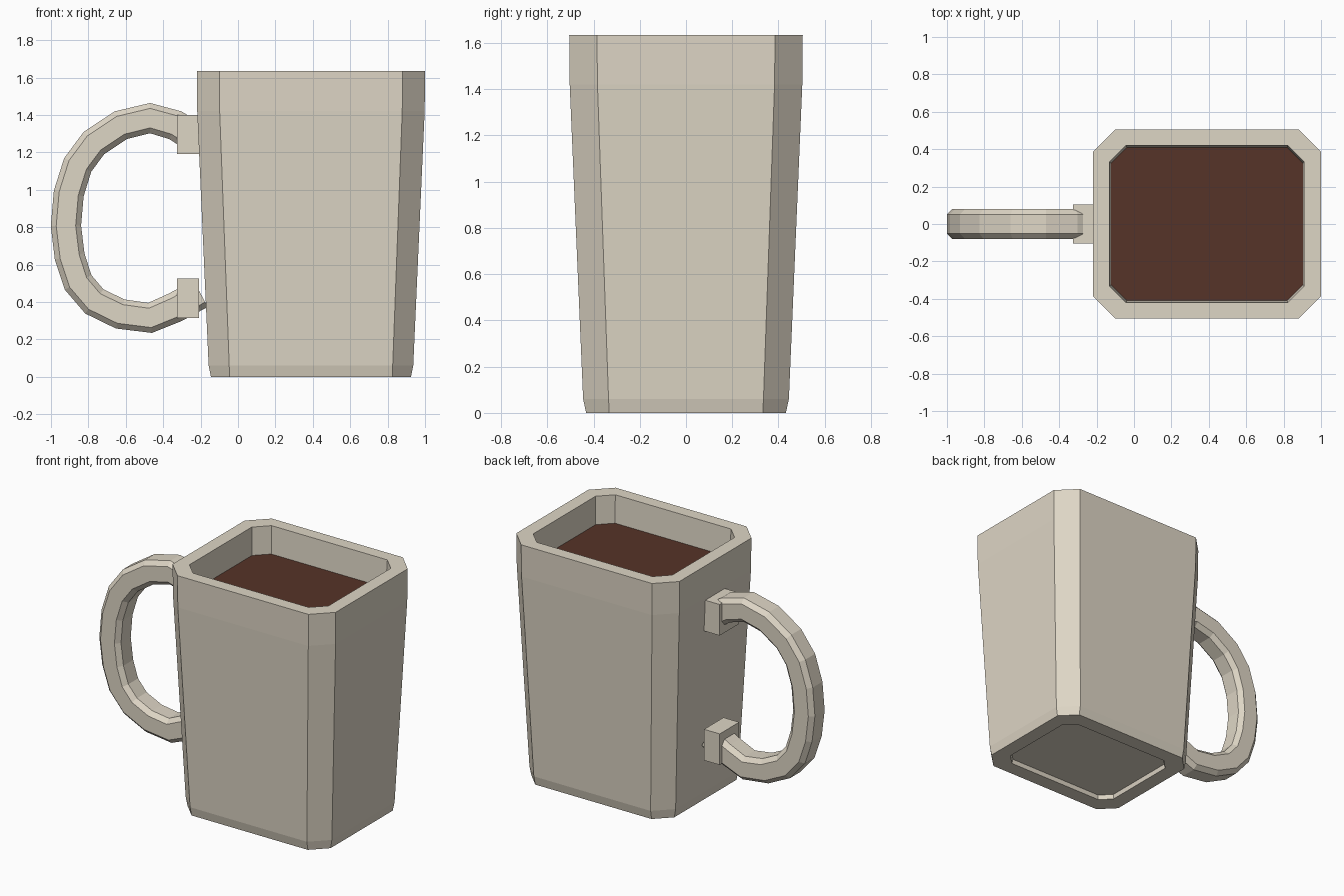
import bpy, bmesh
from mathutils import Vector

if "Cube" in bpy.data.objects:
    bpy.data.objects.remove(bpy.data.objects["Cube"])


def material(name, rgb):
    m = bpy.data.materials.new(name)
    m.diffuse_color = (*rgb, 1)
    m.use_nodes = True
    m.node_tree.nodes["Principled BSDF"].inputs["Base Color"].default_value = m.diffuse_color
    return m


CERAMIC = material("cream_ceramic", (0.73, 0.67, 0.56))
COFFEE = material("dark_coffee", (0.092, 0.033, 0.021))
CX = 0.39  # centre of the cup body


def octagon(z, hx, hy, c):
    """Rectangle with cut corners at height z."""
    pts = [(hx, -hy + c), (hx, hy - c), (hx - c, hy), (-hx + c, hy),
           (-hx, hy - c), (-hx, -hy + c), (-hx + c, -hy), (hx - c, -hy)]
    return [Vector((CX + x, y, z)) for x, y in pts]


def loft(name, rings, mat):
    """Skin a stack of equal rings and cap both ends."""
    bm = bmesh.new()
    loops = [[bm.verts.new(p) for p in r] for r in rings]
    n = len(loops[0])
    for a, b in zip(loops, loops[1:]):
        for i in range(n):
            j = (i + 1) % n
            bm.faces.new((a[i], a[j], b[j], b[i]))
    bm.faces.new(loops[0])
    bm.faces.new(loops[-1])
    bmesh.ops.recalc_face_normals(bm, faces=bm.faces)
    me = bpy.data.meshes.new(name)
    bm.to_mesh(me)
    bm.free()
    me.materials.append(mat)
    ob = bpy.data.objects.new(name, me)
    bpy.context.collection.objects.link(ob)
    return ob


# Cup: recessed foot, outer wall, rim, inner wall, inner floor
cup_profile = [
    (0.03, 0.43, 0.325, 0.07), (0.0, 0.435, 0.33, 0.07),
    (0.0, 0.535, 0.432, 0.10), (0.06, 0.547, 0.445, 0.11),
    (1.42, 0.608, 0.503, 0.12), (1.635, 0.61, 0.505, 0.12),
    (1.635, 0.52, 0.42, 0.087), (1.45, 0.513, 0.41, 0.085),
    (0.12, 0.45, 0.35, 0.08),
]
loft("cup", [octagon(*p) for p in cup_profile], CERAMIC)

# Coffee: thin slab filling the cup
loft("coffee", [octagon(1.44, 0.513, 0.41, 0.085),
                octagon(1.448, 0.513, 0.41, 0.085)], COFFEE)

# Handle: chamfered square section swept along a D-shaped path (x, z)
path = [(-0.20, 1.26), (-0.335, 1.345), (-0.47, 1.383), (-0.627, 1.345),
        (-0.77, 1.25), (-0.857, 1.133), (-0.905, 0.98), (-0.92, 0.807),
        (-0.90, 0.643), (-0.855, 0.505), (-0.768, 0.403), (-0.63, 0.336),
        (-0.47, 0.315), (-0.335, 0.372), (-0.20, 0.445)]
R, F = 0.081, 0.052
section = [(R, F), (F, R), (-F, R), (-R, F), (-R, -F), (-F, -R), (F, -R), (R, -F)]
pts = [Vector((x, 0, z)) for x, z in path]
rings = []
for i, p in enumerate(pts):
    t = (pts[min(i + 1, len(pts) - 1)] - pts[max(i - 1, 0)]).normalized()
    side = Vector((0, 1, 0))
    out = t.cross(side)
    rings.append([p + out * a + side * b for a, b in section])
loft("handle", rings, CERAMIC)


# Mounting blocks where the handle meets the cup
def block(name, x0, x1, z0, z1):
    rings = [[Vector((x, y, z)) for x, y in
              ((x0, -0.104), (x1, -0.104), (x1, 0.104), (x0, 0.104))]
             for z in (z0, z1)]
    loft(name, rings, CERAMIC)


block("upper_handle_block", -0.325, -0.208, 1.19, 1.40)
block("lower_handle_block", -0.325, -0.208, 0.315, 0.525)
